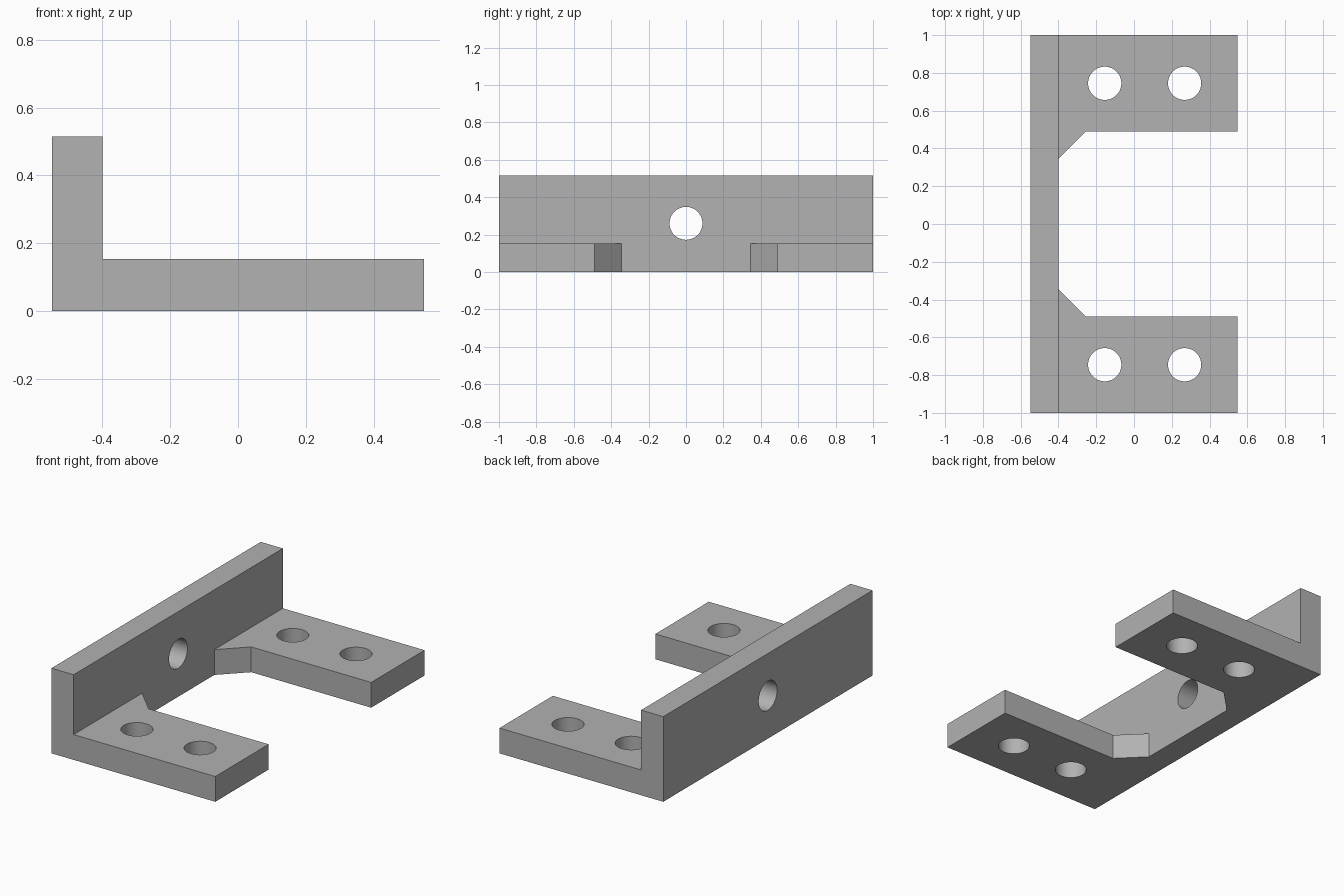
import bpy, bmesh, math
from mathutils import Vector, Matrix

cube = bpy.data.objects.get("Cube")
if cube:
    bpy.data.objects.remove(cube, do_unlink=True)

HALF_X, HALF_Y = 0.548, 1.0
WALL_X, WALL_TOP, PLATE_TOP = -0.4, 0.515, 0.153
NOTCH_Y, CHAMFER = 0.49, 0.145
HOLE_R = 0.088

grey = bpy.data.materials.new("grey metal")
grey.use_nodes = True
colour = (0.445, 0.445, 0.445, 1)
grey.diffuse_color = colour
grey.node_tree.nodes["Principled BSDF"].inputs["Base Color"].default_value = colour


def finish(name, bm):
    bmesh.ops.recalc_face_normals(bm, faces=bm.faces)
    mesh = bpy.data.meshes.new(name)
    bm.to_mesh(mesh)
    bm.free()
    mesh.materials.append(grey)
    obj = bpy.data.objects.new(name, mesh)
    bpy.context.collection.objects.link(obj)
    return obj


def prism(name, points, direction):
    bm = bmesh.new()
    face = bm.faces.new([bm.verts.new(p) for p in points])
    moved = bmesh.ops.extrude_face_region(bm, geom=[face])["geom"]
    bmesh.ops.translate(bm, vec=Vector(direction),
                        verts=[v for v in moved if isinstance(v, bmesh.types.BMVert)])
    return finish(name, bm)


def drill(name, centre, axis):
    bm = bmesh.new()
    turn = Matrix.Rotation(math.pi / 2, 4, "Y") if axis == "X" else Matrix()
    bmesh.ops.create_cone(bm, cap_ends=True, segments=64, radius1=HOLE_R,
                          radius2=HOLE_R, depth=0.5,
                          matrix=Matrix.Translation(centre) @ turn)
    return finish(name, bm)


# L-shaped bracket: upright wall and flat base
profile = [(-HALF_X, 0), (HALF_X, 0), (HALF_X, PLATE_TOP),
           (WALL_X, PLATE_TOP), (WALL_X, WALL_TOP), (-HALF_X, WALL_TOP)]
bracket = prism("bracket", [(x, -HALF_Y, z) for x, z in profile], (0, 2 * HALF_Y, 0))

# Central opening with chamfered inner corners
side = [(WALL_X, NOTCH_Y - CHAMFER), (WALL_X + CHAMFER, NOTCH_Y), (1, NOTCH_Y)]
outline = side + [(x, -y) for x, y in reversed(side)]
cutters = [prism("opening_cutter", [(x, y, -0.2) for x, y in outline], (0, 0, 1))]

# Two bolt holes in each foot and one in the wall
for y in (-0.745, 0.745):
    for x in (-0.155, 0.268):
        cutters.append(drill("foot_hole_cutter", (x, y, PLATE_TOP / 2), "Z"))
cutters.append(drill("wall_hole_cutter", ((WALL_X - HALF_X) / 2, 0, 0.26), "X"))

for cutter in cutters:
    cut = bracket.modifiers.new(cutter.name, "BOOLEAN")
    cut.operation = "DIFFERENCE"
    cut.solver = "EXACT"
    cut.object = cutter

# Apply the cuts, then remove the helpers
bpy.ops.object.select_all(action="DESELECT")
bracket.select_set(True)
bpy.context.view_layer.objects.active = bracket
for name in [m.name for m in bracket.modifiers]:
    bpy.ops.object.modifier_apply(modifier=name)
for cutter in cutters:
    bpy.data.objects.remove(cutter, do_unlink=True)
bpy.ops.object.shade_smooth_by_angle(angle=math.radians(30))
